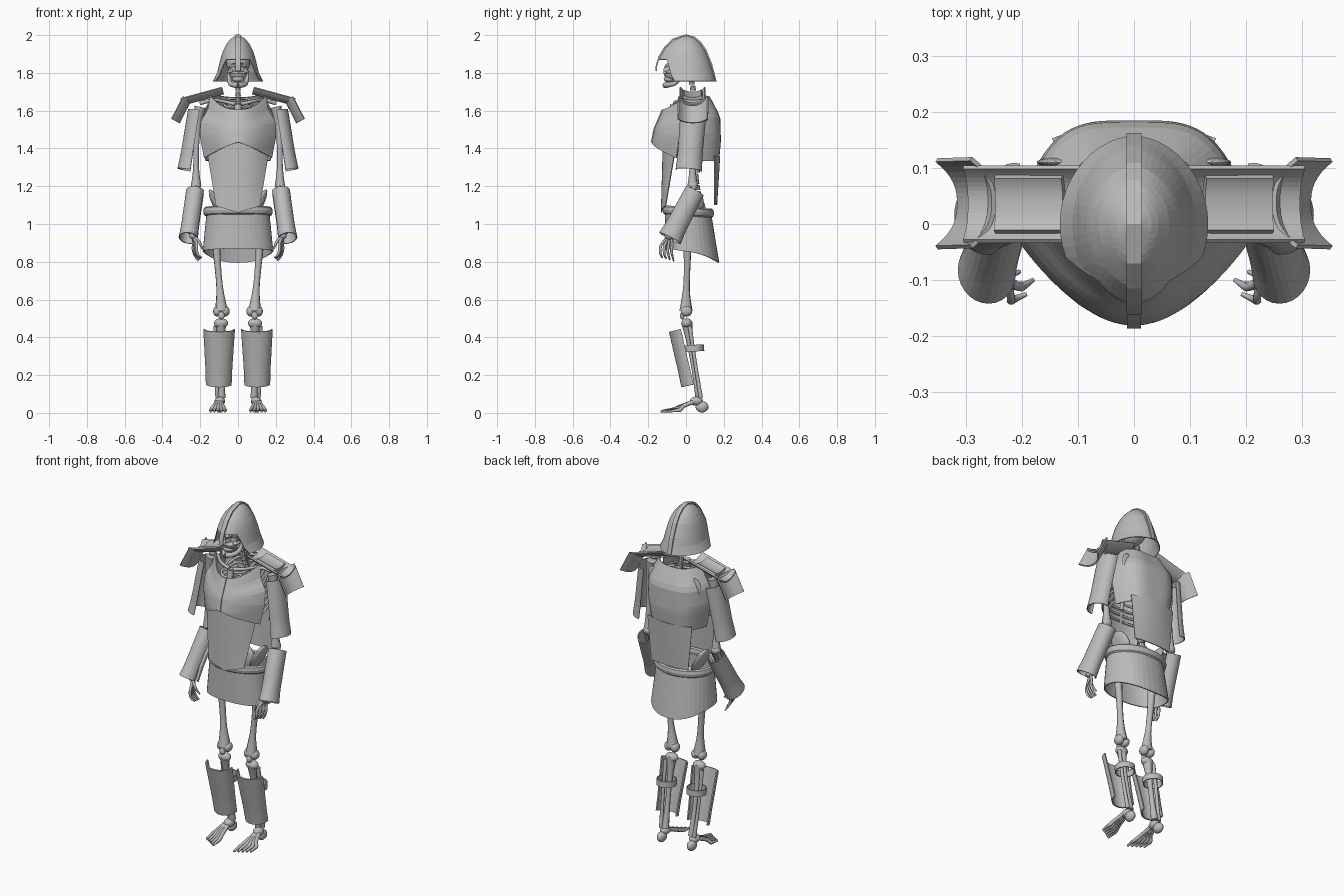
import bpy, bmesh, math
from math import sin, cos, pi
from mathutils import Vector, Matrix

cube = bpy.data.objects.get("Cube")
if cube:
    bpy.data.objects.remove(cube)

grey = bpy.data.materials.new("plain_grey")
grey.use_nodes = True
grey.diffuse_color = (0.5, 0.5, 0.5, 1)
grey.node_tree.nodes["Principled BSDF"].inputs["Base Color"].default_value = (0.5, 0.5, 0.5, 1)
parts = []


def add(name, mesh, thick=0, mirror=False):
    mesh.materials.clear()
    mesh.materials.append(grey)
    ob = bpy.data.objects.new(name, mesh)
    bpy.context.collection.objects.link(ob)
    if thick:
        m = ob.modifiers.new("thickness", "SOLIDIFY")
        m.thickness, m.offset = thick, 0
    if mirror:
        ob.modifiers.new("mirror", "MIRROR")
    parts.append(ob)
    return ob


def from_bmesh(name, bm, **kw):
    mesh = bpy.data.meshes.new(name)
    bm.to_mesh(mesh)
    bm.free()
    return add(name, mesh, **kw)


def surf(name, f, nu=24, nv=12, thick=0.006, mirror=False):
    """Sheet from a function of u, v in 0..1."""
    bm = bmesh.new()
    g = [[bm.verts.new(f(i / nu, j / nv)) for j in range(nv + 1)] for i in range(nu + 1)]
    for i in range(nu):
        for j in range(nv):
            bm.faces.new((g[i][j], g[i + 1][j], g[i + 1][j + 1], g[i][j + 1]))
    bmesh.ops.remove_doubles(bm, verts=bm.verts, dist=1e-4)
    return from_bmesh(name, bm, thick=thick, mirror=mirror)


def table(rows, z):
    """Smooth lookup in rows of (key, value), keys rising."""
    for (a, p), (b, q) in zip(rows, rows[1:]):
        if z <= b:
            return p + (q - p) * max(0, (z - a) / (b - a))
    return rows[-1][1]


def wrap(name, a, b, ra, rb, mid, sweep, flare=0, thick=0.006):
    """Curved guard around the axis a-b; mid is the facing angle (0 = +x, -90 = front)."""
    a, b = Vector(a), Vector(b)
    d = (b - a).normalized()
    e1 = (Vector((1, 0, 0)) - d * d.x).normalized()
    e2 = e1.cross(d)
    if e2.y < 0:
        e2 = -e2

    def f(u, v):
        t = math.radians(mid + (u - 0.5) * sweep)
        k = 1 + flare * max(0, v - 0.75) * 4
        r = [(p + (q - p) * v) * k for p, q in zip(ra, rb)]
        return a.lerp(b, v) + e1 * r[0] * cos(t) + e2 * r[1] * sin(t)
    return surf(name, f, 24, 10, thick, True)


def bone(name, pts, radii, mirror=True):
    cu = bpy.data.curves.new(name, "CURVE")
    cu.dimensions, cu.bevel_depth, cu.bevel_resolution = "3D", 1, 2
    cu.use_fill_caps, cu.resolution_u = True, 5
    sp = cu.splines.new("NURBS")
    sp.points.add(len(pts) - 1)
    for p, co, r in zip(sp.points, pts, radii):
        p.co, p.radius = (*co, 1), r
    sp.order_u, sp.use_endpoint_u = 3, True
    tmp = bpy.data.objects.new(name, cu)
    mesh = bpy.data.meshes.new_from_object(tmp)
    bpy.data.objects.remove(tmp)
    return add(name, mesh, mirror=mirror)


def ball(name, c, r, mirror=True, tilt=0, dent=None):
    bm = bmesh.new()
    bmesh.ops.create_uvsphere(bm, u_segments=20, v_segments=14, radius=1)
    bm.transform(Matrix.Translation(c) @ Matrix.Rotation(tilt, 4, "Y") @ Matrix.Diagonal((*r, 1)))
    if dent:
        for v in bm.verts:
            dent(v)
    return from_bmesh(name, bm, mirror=mirror)


# Helmet with arched face opening and raised crest
WIDE = [(1.755, .13), (1.8, .108), (1.86, .094), (1.91, .08), (1.95, .06), (1.98, .036), (2, 0)]
FRONT = [(1.755, .155), (1.83, .152), (1.88, .138), (1.93, .108), (1.97, .065), (2, 0)]
BACK = [(1.755, .155), (1.84, .132), (1.92, .1), (1.96, .07), (1.985, .04), (2, 0)]


def helmet(u, v):
    t = u * 2 * pi
    c, s = cos(t), sin(t)
    face = max(0, min(1, (c - 0.38) / 0.35))
    z = 2 - (0.245 - 0.115 * face * face * (3 - 2 * face)) * v ** 1.6
    y = -table(FRONT, z) * c if c > 0 else -table(BACK, z) * c
    return (table(WIDE, z) * math.copysign(abs(s) ** 1.1, s), y, z)


surf("helmet", helmet, 48, 16, 0.005)
CREST = [(-.158, 1.81), (-.156, 1.84), (-.142, 1.885), (-.112, 1.935), (-.068, 1.978), (0, 2),
         (.045, 1.988), (.075, 1.963), (.105, 1.92), (.136, 1.84), (.158, 1.755)]
surf("helmet_crest", lambda u, v: ((u - .5) * .026, *CREST[round(v * 10)]), 1, 10, 0.008)


# Skull, with sunken eye sockets
def sockets(v):
    for s in (-1, 1):
        d = math.hypot(v.co.x - s * .025, v.co.z - 1.825)
        if v.co.y < -.08 and d < .02:
            v.co.y += .03


ball("cranium", (0, -.012, 1.855), (.064, .08, .066), False)
ball("face", (0, -.073, 1.808), (.05, .047, .052), False, dent=sockets)
ball("cheekbone", (.043, -.075, 1.805), (.015, .03, .01))
ball("teeth", (0, -.085, 1.768), (.032, .033, .02), False)
bone("jaw", [(.05, -.03, 1.81), (.048, -.035, 1.75), (.03, -.1, 1.735), (0, -.11, 1.735)],
     [.008, .012, .014, .016])

# Spine and ribcage
SPINE = [(1.08, .07), (1.25, .045), (1.45, .09), (1.58, .09), (1.68, .045), (1.8, .02)]
for i in range(22):
    z = 1.1 + i * .031
    bm = bmesh.new()
    bmesh.ops.create_cone(bm, cap_ends=True, segments=10, radius1=.024 - i * .0004,
                          radius2=.02 - i * .0004, depth=.026,
                          matrix=Matrix.Translation((0, table(SPINE, z), z)))
    from_bmesh(f"vertebra_{i + 1}", bm)
for i in range(8):
    z, w = 1.655 - i * .037, min(.15, .075 + .018 * i)
    front = -.06 - min(i, 4) * .012
    bone(f"rib_{i + 1}", [(.01, .09, z + .01), (w * .75, .14, z + .01), (w, .05, z - .01),
                          (w * .9, front, z - .04), (.012, front, z - .035)], [.007] * 5)
bone("sternum", [(0, -.065, 1.63), (0, -.09, 1.53), (0, -.105, 1.43)], [.02, .012, .01], False)
bone("collar_bone", [(.015, -.06, 1.635), (.08, -.06, 1.65), (.13, .01, 1.66), (.2, .03, 1.64)],
     [.011, .008, .009, .012])
ball("shoulder_blade", (.125, .11, 1.56), (.045, .01, .075), tilt=.3)


# Breastplate, belly plate and back plates
def breast(u, v):
    s = u * 2 - 1
    a = abs(s)
    low, high = 1.43 - .08 * a ** 1.3, 1.605 + .075 * a ** 2.5
    z = low + (high - low) * v
    w = table([(0, .178), (.35, .2), (.6, .195), (.75, .16), (1, .145)], v)
    mid = table([(1.43, -.178), (1.5, -.165), (1.61, -.118), (1.68, -.08)], z)
    edge = table([(1.35, -.05), (1.5, -.03), (1.68, 0)], z)
    return (w * s, mid + (edge - mid) * a ** 2, z)


surf("breastplate", breast, 32, 14)


def ridge(u, v):
    p = Vector(breast(.5, v))
    return (p.x + (u - .5) * .025, p.y - .004, p.z)


surf("breastplate_ridge", ridge, 1, 14, 0.008)


def plate(name, low, high, width, mid, edge, power, point=0):
    """Bowed plate; width, mid and edge are (bottom, top) pairs."""
    def f(u, v):
        s = u * 2 - 1
        at = lambda pair: pair[0] + (pair[1] - pair[0]) * v
        y = at(mid) + (at(edge) - at(mid)) * abs(s) ** power
        return (at(width) * s, y, low + (high - low) * v - point * (1 - abs(s)) * (1 - v))
    return surf(name, f)


plate("belly_plate", 1.095, 1.43, (.115, .17), (-.13, -.12), (-.108, -.05), 2.5, .035)
plate("lower_back_plate", 1.1, 1.36, (.12, .145), (.162, .178), (.15, .15), 2)


def back(u, v):
    s = u * 2 - 1
    z = 1.335 + .335 * v + .015 * (abs(s) ** 2) * v
    w = table([(0, .17), (.4, .195), (.7, .19), (1, .13)], v)
    mid = table([(0, .172), (.3, .182), (.7, .178), (1, .125)], v)
    return (w * s, mid - (mid - .05) * abs(s) ** 4, z)


surf("back_plate", back, 32, 12)

# Belt and skirt
def belt(u, v):
    t, k = u * 2 * pi, v * 2 * pi
    r = .012 * cos(k)
    return ((.172 + r) * sin(t), .012 - (.125 + r) * cos(t),
            1.075 - .018 * (1 - cos(t)) / 2 + .024 * sin(k))


surf("belt", belt, 40, 8, 0)


def skirt(u, v):
    t = u * 2 * pi
    c, s = cos(t), sin(t)
    low = .87 - .03 * (1 - c) / 2 - .045 * max(0, -c) ** 2
    front, rear = .108, .128 + .045 * v
    return ((.162 + .022 * v) * math.copysign(abs(s) ** .85, s),
            -front * c if c > 0 else -rear * c, 1.07 + (low - 1.07) * v)


surf("skirt", skirt, 40, 8)

# Pelvis
ball("hip_wing", (.115, .03, 1.11), (.022, .065, .08), tilt=.45)
ball("tail_bone", (0, .08, 1.06), (.05, .025, .07), False)
bone("pubic_bone", [(.11, .02, 1.02), (.07, -.05, .99), (0, -.06, .99)], [.03, .016, .016])
ball("hip_joint", (.118, .005, .96), (.032, .03, .03))


# Layered shoulder armour
def layer(name, a, b, half, drop, thick=.008):
    a, b = Vector(a), Vector(b)
    n = Vector((b.z - a.z, 0, a.x - b.x)).normalized()

    def f(u, v):
        t = (u - .5) * 2
        return a.lerp(b, v) - n * drop * abs(t) ** 2.5 + Vector((0, half * t, 0))
    return surf(name, f, 16, 8, thick, True)


layer("shoulder_plate", (.075, .035, 1.69), (.295, .035, 1.63), .066, .035)
layer("shoulder_pad", (.125, .035, 1.692), (.245, .035, 1.662), .05, .012, .018)
layer("shoulder_edge", (.25, .038, 1.655), (.312, .036, 1.535), .078, .045)
wrap("upper_arm_guard", (.212, .04, 1.6), (.262, .015, 1.285), (.05, .066), (.052, .062),
     0, 200, .08)

# Arm bones and bracer
bone("upper_arm_bone", [(.2, .035, 1.62), (.215, .035, 1.55), (.222, .03, 1.4), (.222, .035, 1.27),
                        (.222, .035, 1.2)], [.03, .02, .014, .015, .028])
ball("elbow", (.222, .04, 1.205), (.027, .024, .024))
for name, dx in (("inner_forearm_bone", -.012), ("outer_forearm_bone", .012)):
    bone(name, [(.224 + dx, .045, 1.2), (.235 + dx, -.02, 1.07), (.24 + dx, -.08, .95)],
         [.013, .009, .013])
wrap("bracer", (.226, .047, 1.175), (.262, -.085, .925), (.046, .05), (.045, .056), 0, 320, .1)

# Hands
ball("wrist", (.238, -.085, .94), (.02, .028, .022))
for i in range(4):
    y = -.07 - .02 * i
    x = .235 - .006 * i
    bone(f"finger_{i + 1}", [(.236, -.085, .935), (x, y, .9), (x + .004, y - .008, .865),
                             (x - .006, y - .003, .83), (x - .025, y + .005, .805 + .006 * i)],
         [.009, .007, .008, .006, .004])
bone("thumb", [(.232, -.095, .935), (.205, -.115, .91), (.195, -.11, .88), (.18, -.1, .86)],
     [.009, .008, .007, .004])

# Leg bones
bone("thigh_bone", [(.12, .005, .96), (.115, .008, .87), (.102, .005, .72), (.093, 0, .62),
                    (.088, 0, .54)], [.026, .021, .016, .02, .036])
for name, x in (("inner_knee", .068), ("outer_knee", .108)):
    ball(name, (x, .003, .538), (.024, .03, .028))
ball("kneecap", (.088, -.02, .515), (.017, .012, .02))
ball("shin_head", (.09, .004, .475), (.038, .028, .026))
bone("shin_bone", [(.09, .004, .48), (.09, .015, .4), (.088, .045, .22), (.086, .07, .08)],
     [.03, .016, .012, .02])
bone("calf_bone", [(.118, .02, .46), (.122, .045, .28), (.108, .078, .08)], [.012, .007, .012])

# Greave and strap
wrap("greave", (.1, -.03, .443), (.102, .038, .15), (.08, .058), (.062, .058), -90, 185, .04, .008)
wrap("greave_strap", (.098, .04, .36), (.098, .042, .325), (.052, .052), (.052, .052), 0, 360)

# Feet
ball("heel", (.098, .085, .032), (.024, .034, .03))
ball("ankle", (.096, .055, .062), (.028, .035, .024))
for i in range(5):
    x = .068 + .019 * i
    y = -.135 + .012 * i
    bone(f"toe_{i + 1}", [(.09 + .005 * i, .045, .06), (.082 + .011 * i, -.02, .038),
                          (x, y + .06, .014), (x, y + .03, .014), (x, y, .007)],
         [.012, .01, .011, .008, .006])

# Smooth shading with sharp edges kept
for ob in bpy.context.view_layer.objects:
    ob.select_set(ob in parts)
bpy.context.view_layer.objects.active = parts[0]
bpy.ops.object.shade_smooth_by_angle(angle=math.radians(40))
